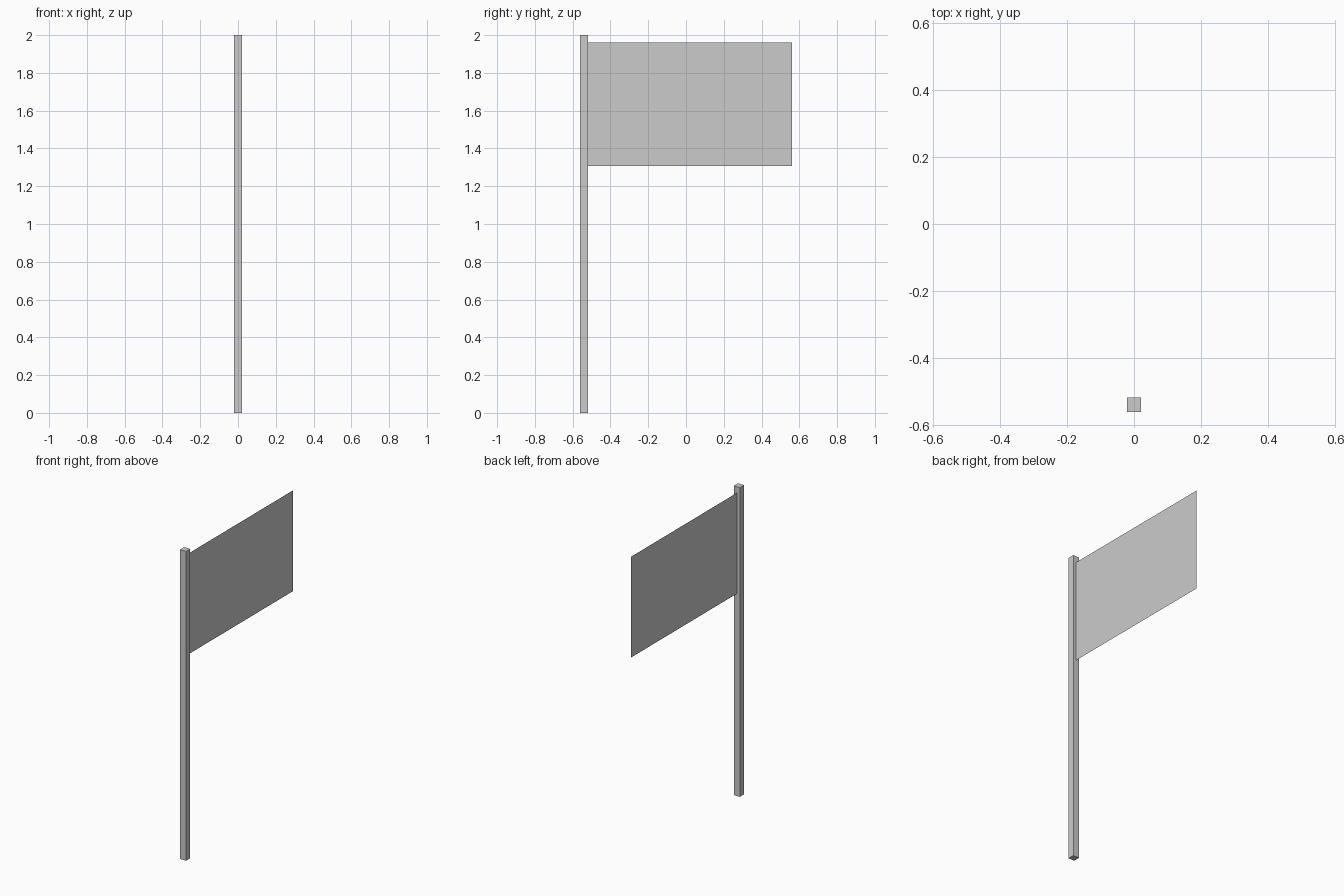
import bpy, bmesh
from mathutils import Matrix

if "Cube" in bpy.data.objects:
    bpy.data.objects.remove(bpy.data.objects["Cube"])

HALF_Y = 0.562      # half the overall depth
POLE_W = 0.043      # square pole width
POLE_H = 2.0
FLAG_Z = (1.308, 1.96)


def add_object(name, bm):
    mesh = bpy.data.meshes.new(name)
    bm.to_mesh(mesh)
    bm.free()
    obj = bpy.data.objects.new(name, mesh)
    bpy.context.collection.objects.link(obj)
    return obj


# Square pole at the front
bm = bmesh.new()
bmesh.ops.create_cube(
    bm, size=1.0,
    matrix=Matrix.Translation((0, -HALF_Y + POLE_W / 2, POLE_H / 2))
    @ Matrix.Diagonal((POLE_W, POLE_W, POLE_H, 1)))
add_object("pole", bm)

# Flat single-sheet flag, from the back of the pole
y0, y1 = -HALF_Y + POLE_W, HALF_Y
z0, z1 = FLAG_Z
bm = bmesh.new()
bm.faces.new([bm.verts.new((0, y, z))
              for y, z in ((y0, z0), (y1, z0), (y1, z1), (y0, z1))])
add_object("flag", bm)
